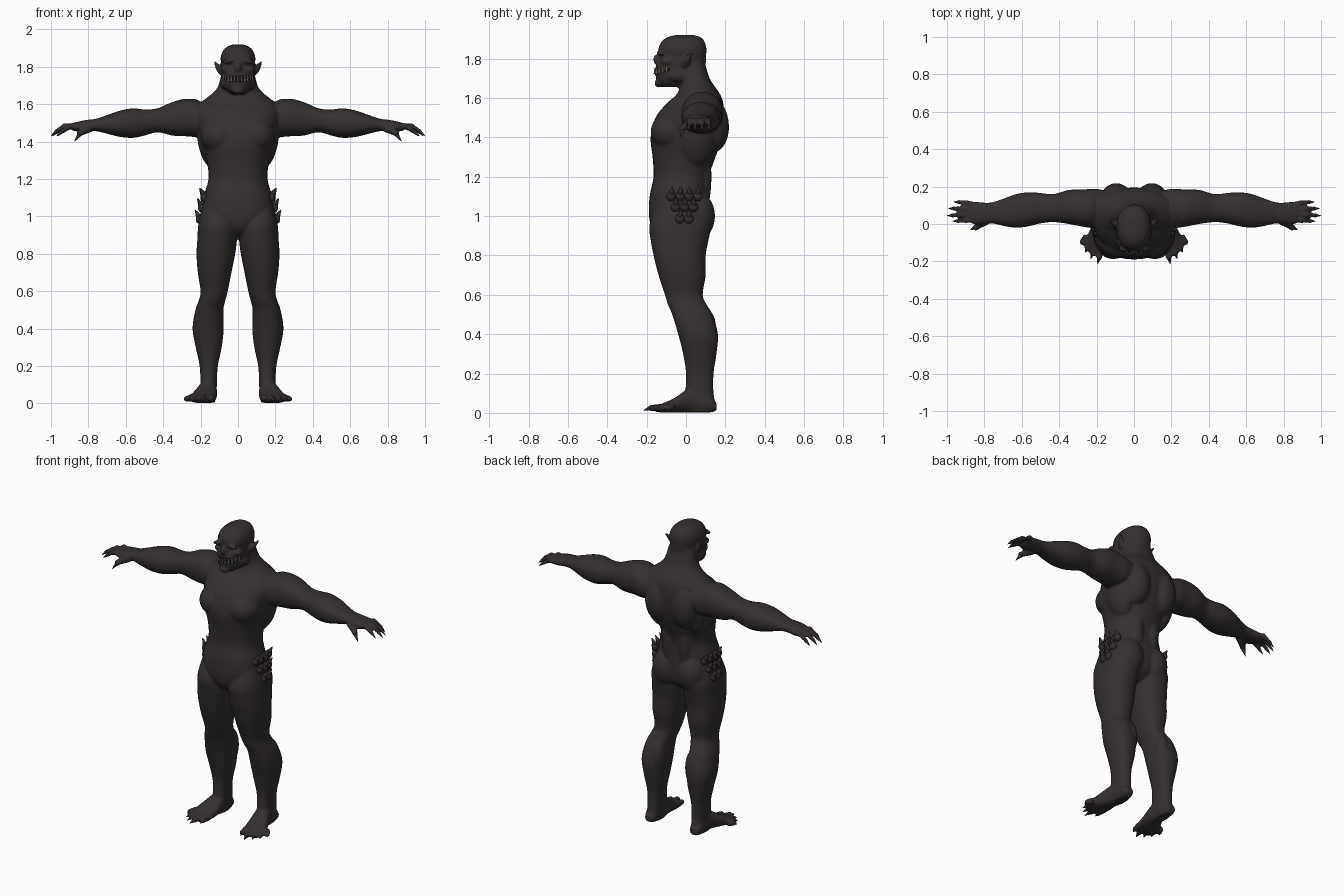
import bpy, bmesh, math
from mathutils import Vector, Matrix


def material(name, rgb):
    m = bpy.data.materials.new(name)
    m.diffuse_color = (*rgb, 1)
    return m


SKIN = material("dark brown skin", (0.036, 0.029, 0.029))
TEETH = material("bone white teeth", (0.55, 0.52, 0.46))
MOUTH = material("black mouth", (0.008, 0.006, 0.006))


def finish(bm, name, mat):
    bmesh.ops.recalc_face_normals(bm, faces=bm.faces)
    for f in bm.faces:
        f.smooth = True
    me = bpy.data.meshes.new(name)
    bm.to_mesh(me)
    bm.free()
    me.materials.append(mat)
    ob = bpy.data.objects.new(name, me)
    bpy.context.collection.objects.link(ob)
    return ob


def smooth_rows(rows, k=4):
    """Catmull-Rom through the rows of a loft table."""
    out, n = [], len(rows)
    for i in range(n - 1):
        a, b, c, d = (rows[max(0, min(n - 1, j))] for j in (i - 1, i, i + 1, i + 2))
        for s in range(k):
            t = s / k
            out.append([0.5 * (2 * q + (r - p) * t + (2 * p - 5 * q + 4 * r - u) * t * t
                        + (3 * q - p - 3 * r + u) * t ** 3) for p, q, r, u in zip(a, b, c, d)])
    return out + [rows[-1]]


def loft(bm, rows, axis, s=1, n=32):
    """Rows are (position, min1, max1, min2, max2); s mirrors x."""
    rings = []
    for p, a0, a1, b0, b1 in smooth_rows(rows):
        ring = []
        for i in range(n):
            c, d = math.cos(i * math.tau / n), math.sin(i * math.tau / n)
            u = (a0 + a1) / 2 + (a1 - a0) / 2 * math.copysign(abs(c) ** 0.88, c)
            v = (b0 + b1) / 2 + (b1 - b0) / 2 * math.copysign(abs(d) ** 0.88, d)
            x, y, z = {"x": (p, u, v), "y": (u, p, v), "z": (u, v, p)}[axis]
            ring.append(bm.verts.new((x * s, y, z)))
        rings.append(ring)
    for r, q in zip(rings, rings[1:]):
        for i in range(n):
            bm.faces.new((r[i], r[(i + 1) % n], q[(i + 1) % n], q[i]))
    bm.faces.new(rings[0])
    bm.faces.new(rings[-1])


def ball(bm, c, r, s=1, rot=(0, 0, 0)):
    m = Matrix.Translation((c[0] * s, c[1], c[2]))
    for ax, ang in zip("XYZ", (rot[0], rot[1] * s, rot[2] * s)):
        m = m @ Matrix.Rotation(math.radians(ang), 4, ax)
    bmesh.ops.create_uvsphere(bm, u_segments=20, v_segments=12, radius=1,
                              matrix=m @ Matrix.Diagonal((*r, 1)))


def cone(bm, a, b, ra, rb, s=1, seg=10):
    a, b = Vector((a[0] * s, a[1], a[2])), Vector((b[0] * s, b[1], b[2]))
    m = Matrix.Translation((a + b) / 2) @ (b - a).to_track_quat('Z', 'Y').to_matrix().to_4x4()
    bmesh.ops.create_cone(bm, cap_ends=True, segments=seg, radius1=ra, radius2=rb,
                          depth=(b - a).length, matrix=m)


body, claws = bmesh.new(), bmesh.new()

# Torso and neck: height, x range, y range
torso = [(.88, .05, -.10, .05), (.93, .12, -.165, .11), (1.0, .185, -.188, .125),
         (1.1, .185, -.185, .12), (1.2, .158, -.165, .118), (1.3, .168, -.17, .15),
         (1.4, .198, -.18, .185), (1.5, .215, -.155, .195), (1.57, .22, -.10, .19),
         (1.615, .19, -.05, .175), (1.66, .135, -.03, .145), (1.7, .105, -.03, .12),
         (1.78, .085, -.03, .095)]
loft(body, [(z, -w, w, a, b) for z, w, a, b in torso], "z")

# Head
head = [(1.655, .035, -.12, -.03), (1.68, .066, -.145, .03), (1.72, .083, -.155, .09),
        (1.77, .09, -.15, .10), (1.81, .09, -.135, .102), (1.85, .093, -.14, .104),
        (1.885, .08, -.125, .095), (1.908, .058, -.095, .075), (1.92, .025, -.05, .035)]
loft(body, [(z, -w, w, a, b) for z, w, a, b in head], "z")
ball(body, (0, -.145, 1.795), (.02, .022, .028))
ball(body, (0, -.138, 1.675), (.035, .022, .022))

leg = [(1.06, .05, .19, -.14, .08), (.96, .01, .212, -.185, .125), (.88, .006, .217, -.18, .115),
       (.8, .015, .222, -.165, .10), (.7, .035, .215, -.14, .10), (.6, .055, .2, -.107, .085),
       (.55, .068, .21, -.092, .105), (.5, .078, .228, -.07, .135), (.4, .076, .243, -.04, .162),
       (.3, .087, .226, -.015, .155), (.2, .108, .205, .0, .14), (.1, .113, .2, -.005, .14),
       (.04, .115, .195, -.02, .15), (.004, .125, .19, -.01, .14)]
foot = [(.155, .135, .185, .012, .05), (.12, .12, .198, .002, .09), (.05, .115, .205, .002, .13),
        (0, .112, .22, .002, .115), (-.06, .113, .25, .002, .075), (-.11, .118, .265, .002, .052),
        (-.15, .13, .245, .004, .036)]
arm = [(.12, .02, .17, 1.46, 1.58), (.2, -.02, .188, 1.425, 1.61), (.27, -.015, .185, 1.428, 1.63),
       (.35, .0, .182, 1.432, 1.612), (.43, .01, .16, 1.45, 1.578), (.5, .003, .166, 1.432, 1.572),
       (.56, -.012, .17, 1.42, 1.578), (.63, -.02, .16, 1.425, 1.566), (.7, -.01, .135, 1.442, 1.542),
       (.76, .003, .116, 1.456, 1.522), (.81, .0, .115, 1.455, 1.516), (.85, -.003, .12, 1.453, 1.508),
       (.89, .015, .115, 1.46, 1.497)]
toe_tips = [(.143, -.18), (.195, -.215), (.232, -.187), (.262, -.153), (.285, -.11)]
finger_tips = [(.97, .015), (1.0, .045), (.992, .083), (.965, .118)]

for s in (1, -1):
    loft(body, leg, "z", s)
    loft(body, foot, "y", s)
    loft(body, arm, "x", s)
    # Muscles: chest, shoulder blade, flank, glute, trapezius, calf, collar
    ball(body, (.095, -.075, 1.43), (.105, .105, .095), s)
    ball(body, (.095, .12, 1.47), (.09, .098, .15), s, (8, 0, 0))
    ball(body, (.15, .05, 1.40), (.065, .10, .15), s, (0, 10, 0))
    ball(body, (.09, .06, 1.0), (.088, .088, .12), s)
    ball(body, (.055, .08, 1.2), (.05, .05, .2), s)
    ball(body, (.12, .08, 1.605), (.11, .07, .045), s, (0, 22, 0))
    ball(body, (.12, .10, .42), (.042, .055, .11), s)
    ball(body, (.13, -.045, .59), (.05, .055, .055), s)
    ball(body, (.245, .085, 1.545), (.075, .098, .085), s)
    # Brow, cheek, jaw and pointed ear
    ball(body, (.04, -.125, 1.832), (.045, .022, .013), s, (0, 12, -14))
    ball(body, (.062, -.09, 1.785), (.03, .04, .022), s)
    ball(body, (.07, -.04, 1.715), (.026, .055, .035), s)
    ball(body, (.098, .0, 1.785), (.015, .022, .032), s, (-25, 15, 0))
    cone(body, (.1, .0, 1.79), (.128, .032, 1.83), .02, .005, s)
    # Toes with claws
    for i, (x, y) in enumerate(toe_tips):
        base = (.14 + .028 * i, -.115 + .012 * i, .028)
        tip = (x, y, .014)
        mid = tuple(base[k] * .35 + tip[k] * .65 + (.006 if k == 2 else 0) for k in range(3))
        cone(body, base, mid, .022, .016, s)
        ball(body, mid, (.017, .019, .017), s)
        cone(claws, mid, tip, .014, .001, s)
    # Fingers and thumb with claws
    for i, (x, y) in enumerate(finger_tips):
        base = (.865, .028 + .025 * i, 1.48)
        k1 = (x - .075, .6 * y + .4 * base[1], 1.484)
        k2 = (x - .032, .9 * y + .1 * base[1], 1.458)
        cone(body, base, k1, .018, .015, s)
        ball(body, k1, (.017, .016, .016), s)
        cone(body, k1, k2, .015, .011, s)
        ball(body, k2, (.012,) * 3, s)
        cone(claws, k2, (x, y, 1.43), .011, .001, s)
    cone(body, (.79, .02, 1.475), (.845, -.018, 1.445), .026, .016, s)
    ball(body, (.845, -.018, 1.445), (.018,) * 3, s)
    cone(claws, (.843, -.016, 1.445), (.875, -.03, 1.4), .015, .001, s)

# Fuse everything into one continuous skin
skin = finish(body, "body", SKIN)
fuse = skin.modifiers.new("fuse", 'REMESH')
fuse.mode, fuse.voxel_size, fuse.use_smooth_shade = 'VOXEL', 0.007, True
relax = skin.modifiers.new("relax", 'SMOOTH')
relax.factor, relax.iterations = 0.5, 5
finish(claws, "claws", SKIN)

# Bony hip spikes
spikes = bmesh.new()
for s in (1, -1):
    for row, z in enumerate((1.1, 1.045, .985)):
        for j in range(4 - row):
            y = -.075 + .045 * j + .022 * row
            x = .178 + .012 * row - .25 * (y + .02) ** 2 * 4
            cone(spikes, (x, y, z), (x + .028, y + .004, z + .05), .022, .002, s, 8)
            ball(spikes, (x + .004, y, z), (.02, .024, .024), s)
finish(spikes, "hip_spikes", SKIN)


# Mouth band and teeth follow the curve of the jaw
def jaw(deg, r=1.0):
    a = math.radians(deg)
    return .086 * math.sin(a) * r, -.035 - .12 * math.cos(a) * r


mouth, teeth = bmesh.new(), bmesh.new()
angles = [-66 + 12 * i for i in range(12)]
strip = []
for d in angles:
    x, y = jaw(d, 1.03)
    h = .016 * math.cos(math.radians(d * .9)) + .003
    lift = .012 * (abs(d) / 66) ** 2
    strip.append([mouth.verts.new((x * q, y * q, 1.735 + lift + e * h))
                  for q, e in ((1, -1), (1, 1), (.93, 1), (.93, -1))])
for a, b in zip(strip, strip[1:]):
    for i in range(4):
        mouth.faces.new((a[i], a[(i + 1) % 4], b[(i + 1) % 4], b[i]))
mouth.faces.new(strip[0])
mouth.faces.new(strip[-1])
band = finish(mouth, "mouth", MOUTH)
for p in band.data.polygons:
    p.use_smooth = False
for i, d in enumerate(range(-60, 61, 12)):
    x, y = jaw(d, 1.045)
    z = 1.735 + .012 * (abs(d) / 66) ** 2
    big = 1.5 if abs(d) in (36, 24) else 1
    cone(teeth, (x, y, z - .014), (x, y, z - .002 + .008 * big), .0045 * big, .001, 1, 6)
    cone(teeth, (x * .99, y, z + .014), (x * .99, y, z + .001), .004, .001, 1, 6)
finish(teeth, "teeth", TEETH)
